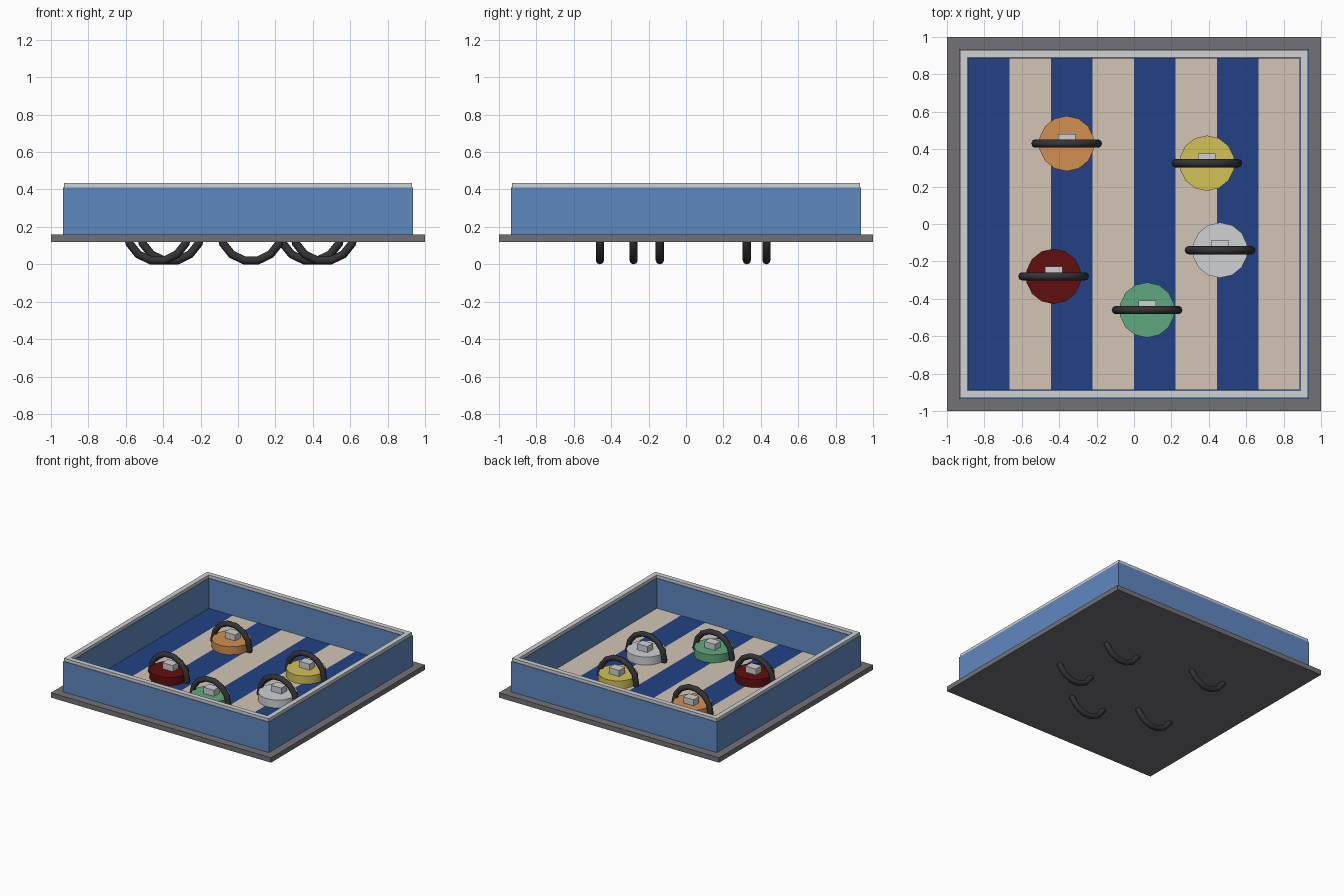
import bpy
import bmesh
from math import pi

cube = bpy.data.objects.get("Cube")
if cube:
    bpy.data.objects.remove(cube, do_unlink=True)


def material(name, rgb):
    lin = [(c / 255 / 12.92) if c < 11 else ((c / 255 + 0.055) / 1.055) ** 2.4 for c in rgb]
    mat = bpy.data.materials.new(name)
    mat.use_nodes = True
    mat.diffuse_color = (*lin, 1)
    mat.node_tree.nodes["Principled BSDF"].inputs["Base Color"].default_value = (*lin, 1)
    return mat


GREY = material("base grey", (115, 113, 118))
WALL = material("wall blue", (95, 137, 192))
WHITE = material("off white", (208, 209, 211))
NAVY = material("stripe navy", (34, 66, 134))
BEIGE = material("stripe beige", (211, 197, 182))
BLACK = material("handle black", (52, 52, 55))
RED = material("dark red", (97, 14, 16))
GREEN = material("green", (96, 168, 126))
YELLOW = material("yellow", (210, 194, 90))
ORANGE = material("orange", (210, 142, 82))


def box(name, x, y, z, mat):
    """Box from (min, max) ranges on each axis."""
    bpy.ops.mesh.primitive_cube_add(size=1, location=[sum(r) / 2 for r in (x, y, z)])
    ob = bpy.context.object
    ob.name = name
    ob.scale = [r[1] - r[0] for r in (x, y, z)]
    bpy.ops.object.transform_apply(location=False, rotation=False, scale=True)
    ob.data.materials.append(mat)
    return ob


def square_frame(name, outer, inner, z0, z1, mat):
    """Hollow square band, mitred at the corners."""
    bm = bmesh.new()
    signs = [(-1, -1), (1, -1), (1, 1), (-1, 1)]
    section = [(outer, z0), (outer, z1), (inner, z1), (inner, z0)]
    loops = [[bm.verts.new((sx * r, sy * r, z)) for r, z in section] for sx, sy in signs]
    for i, a in enumerate(loops):
        b = loops[(i + 1) % 4]
        for j in range(4):
            k = (j + 1) % 4
            bm.faces.new((a[j], b[j], b[k], a[k]))
    bmesh.ops.recalc_face_normals(bm, faces=bm.faces)
    mesh = bpy.data.meshes.new(name)
    bm.to_mesh(mesh)
    bm.free()
    mesh.materials.append(mat)
    ob = bpy.data.objects.new(name, mesh)
    bpy.context.collection.objects.link(ob)
    return ob


# Tray: base slab, walls and rim
FLOOR = 0.16
box("base_slab", (-1, 1), (-1, 1), (0.12, FLOOR), GREY)
square_frame("walls", 0.935, 0.885, FLOOR, 0.41, WALL)
square_frame("rim", 0.93, 0.89, 0.41, 0.435, WHITE)

# Striped floor
HALF, COUNT = 0.888, 8
width = 2 * HALF / COUNT
for i in range(COUNT):
    x0 = -HALF + i * width
    box(f"floor_stripe_{i + 1}", (x0, x0 + width), (-HALF, HALF),
        (FLOOR, FLOOR + 0.004), BEIGE if i % 2 else NAVY)


# Weights: disc, ring handle and small block
def weight(name, x, y, mat):
    bpy.ops.mesh.primitive_cylinder_add(vertices=14, radius=0.148, depth=0.07,
                                        location=(x, y, FLOOR + 0.035))
    disc = bpy.context.object
    disc.name = name + "_disc"
    disc.data.materials.append(mat)
    bpy.ops.object.shade_smooth_by_angle()

    bpy.ops.mesh.primitive_torus_add(major_segments=14, minor_segments=8,
                                     major_radius=0.166, minor_radius=0.022,
                                     location=(x, y, 0.183), rotation=(pi / 2, 0, 0))
    ring = bpy.context.object
    ring.name = name + "_ring_handle"
    ring.data.materials.append(BLACK)
    bpy.ops.object.shade_smooth()

    box(name + "_block", (x - 0.047, x + 0.047), (y - 0.02, y + 0.052),
        (0.23, 0.28), WHITE)


for name, x, y, mat in (
    ("red", -0.43, -0.28, RED),
    ("green", 0.07, -0.46, GREEN),
    ("white", 0.46, -0.14, WHITE),
    ("yellow", 0.39, 0.325, YELLOW),
    ("orange", -0.36, 0.43, ORANGE),
):
    weight(name, x, y, mat)
